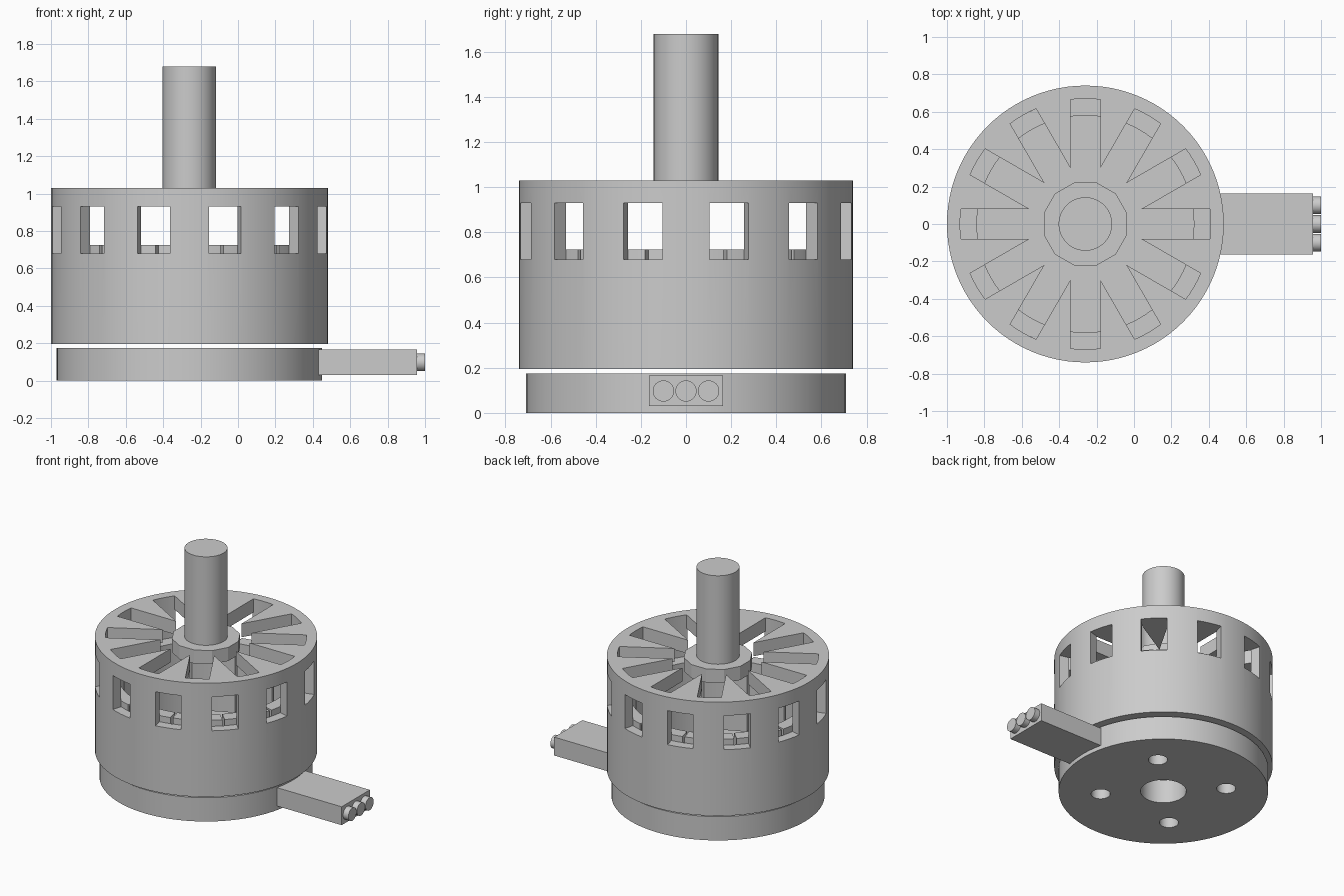
import bpy, bmesh
from math import sin, cos, pi, radians
from mathutils import Matrix, Vector

if "Cube" in bpy.data.objects:
    bpy.data.objects.remove(bpy.data.objects["Cube"])

CX = -0.26  # motor axis


def make(name, bm, smooth=True):
    bmesh.ops.recalc_face_normals(bm, faces=bm.faces)
    me = bpy.data.meshes.new(name)
    bm.to_mesh(me)
    bm.free()
    ob = bpy.data.objects.new(name, me)
    bpy.context.collection.objects.link(ob)
    if smooth:
        shade(ob)
    return ob


def activate(ob):
    bpy.ops.object.select_all(action='DESELECT')
    ob.select_set(True)
    bpy.context.view_layer.objects.active = ob


def shade(ob):
    activate(ob)
    bpy.ops.object.shade_smooth_by_angle(angle=radians(25))


def add_prism(bm, pts, z0, z1):
    lo = [bm.verts.new((x, y, z0)) for x, y in pts]
    hi = [bm.verts.new((x, y, z1)) for x, y in pts]
    bm.faces.new(lo[::-1])
    bm.faces.new(hi)
    n = len(pts)
    for i in range(n):
        j = (i + 1) % n
        bm.faces.new((lo[i], lo[j], hi[j], hi[i]))


def circle(r, n, cx=CX, cy=0, start=0):
    return [(cx + r * cos(start + 2 * pi * i / n), cy + r * sin(start + 2 * pi * i / n)) for i in range(n)]


def turn(pts, a):
    return [(CX + x * cos(a) - y * sin(a), x * sin(a) + y * cos(a)) for x, y in pts]


def cylinder(name, r, z0, z1, n=96, start=0, smooth=True):
    bm = bmesh.new()
    add_prism(bm, circle(r, n, start=start), z0, z1)
    return make(name, bm, smooth)


def cut(ob, cutter):
    cutter.hide_render = True
    m = ob.modifiers.new("cut", 'BOOLEAN')
    m.operation, m.solver, m.object = 'DIFFERENCE', 'EXACT', cutter
    activate(ob)
    bpy.ops.object.modifier_apply(modifier=m.name)
    bpy.data.objects.remove(cutter)
    shade(ob)


# Rotor wall: open tube with twelve windows
bm = bmesh.new()
N = 96
rings = [[bm.verts.new((x, y, z)) for x, y in circle(r, N)]
         for r, z in ((0.74, 0.195), (0.74, 1.03), (0.67, 1.03), (0.67, 0.195))]
for k in range(4):
    a, b = rings[k], rings[(k + 1) % 4]
    for i in range(N):
        j = (i + 1) % N
        bm.faces.new((a[i], a[j], b[j], b[i]))
wall = make("rotor_wall", bm, False)
bm = bmesh.new()
for k in range(12):
    box = [(0.6, -0.089), (0.8, -0.089), (0.8, 0.089), (0.6, 0.089)]
    add_prism(bm, turn(box, radians(15 + 30 * k)), 0.68, 0.93)
cut(wall, make("window_cutter", bm, False))

# Wedge spokes of the top plate
bm = bmesh.new()
t, s, a = 0.309, 0.385, radians(15)
wedge = [(t, 0), (t + s * cos(a), -s * sin(a)), (t + s * cos(a), s * sin(a))]
for k in range(12):
    add_prism(bm, turn(wedge, radians(15 + 30 * k)), 0.93, 1.03)
make("top_spokes", bm, False)

# Twelve-sided hub and shaft
cylinder("hub", 0.222 / cos(a), 0.93, 1.03, 12, a, False)
cylinder("shaft", 0.143, 1.0, 1.68, 64)

# Magnets lining the wall
bm = bmesh.new()
for k in range(12):
    angs = [radians(-14.3 + 28.6 * i / 8) for i in range(9)]
    pts = [(0.67 * cos(q), 0.67 * sin(q)) for q in angs]
    pts += [(0.58 * cos(q), 0.58 * sin(q)) for q in reversed(angs)]
    add_prism(bm, turn(pts, radians(30 * k)), 0.21, 0.725)
make("magnets", bm)

# Base with a centre bore and four mounting holes
base = cylinder("base", 0.71, 0.0, 0.175, smooth=False)
bm = bmesh.new()
add_prism(bm, circle(0.155, 48), -0.1, 0.3)
for k in range(4):
    q = radians(45 + 90 * k)
    add_prism(bm, circle(0.065, 32, CX + 0.427 * cos(q), 0.427 * sin(q)), -0.1, 0.155)
cut(base, make("hole_cutter", bm, False))

# Wire outlet block
bm = bmesh.new()
add_prism(bm, [(0.42, -0.163), (0.957, -0.163), (0.957, 0.163), (0.42, 0.163)], 0.03, 0.165)
make("wire_block", bm, False)

# Three wire ends
for k in (-1, 0, 1):
    bm = bmesh.new()
    m = Matrix.Translation(Vector((0.97, 0.1 * k, 0.097))) @ Matrix.Rotation(pi / 2, 4, 'Y')
    bmesh.ops.create_cone(bm, cap_ends=True, segments=32, radius1=0.047, radius2=0.047, depth=0.06, matrix=m)
    make("wire_end", bm)
